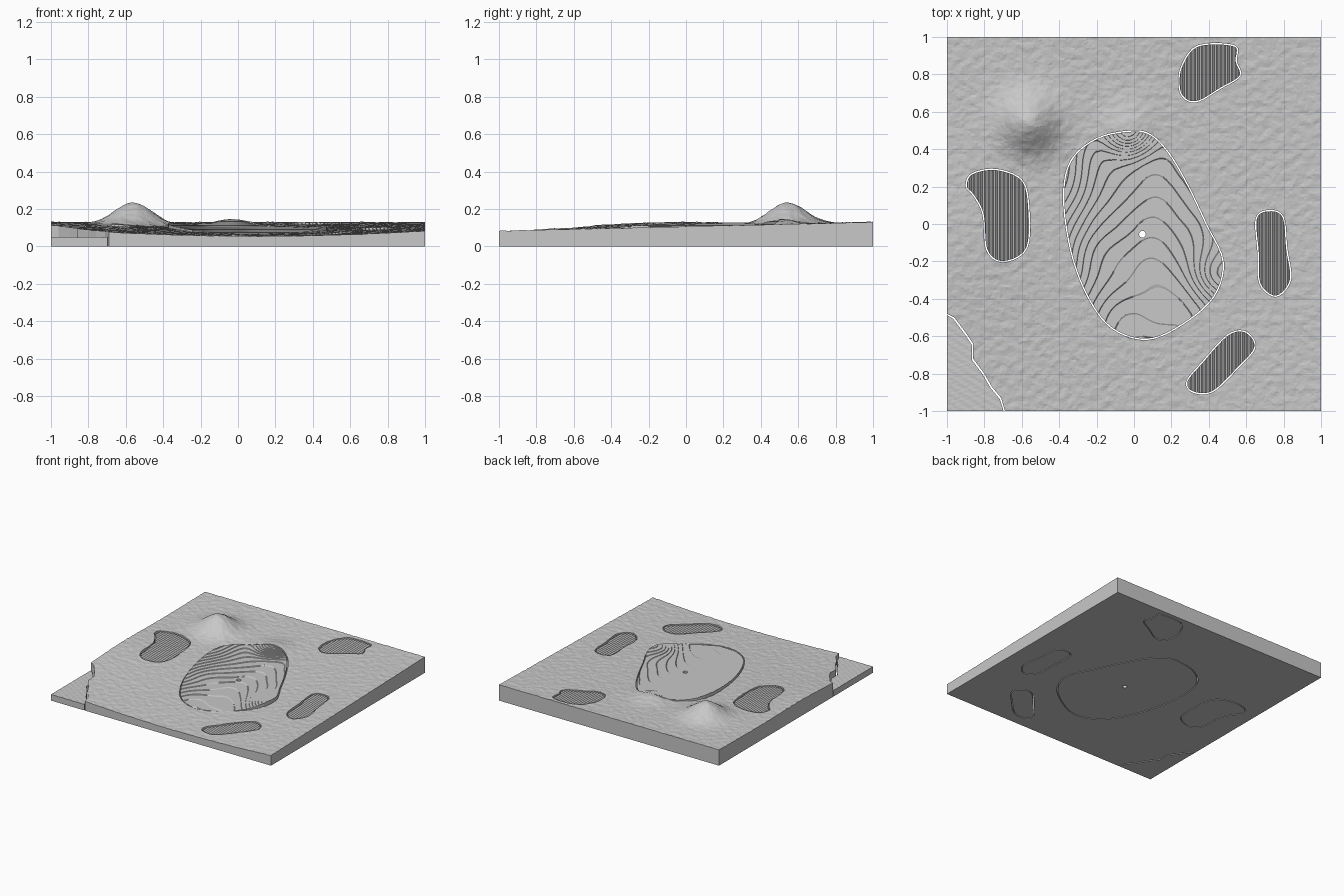
import bpy, bmesh, math, random
from mathutils import Vector, noise
from mathutils.geometry import delaunay_2d_cdt

random.seed(4)
cube = bpy.data.objects.get("Cube")
if cube:
    bpy.data.objects.remove(cube, do_unlink=True)

GREY = (0.58, 0.58, 0.58, 1)
material = bpy.data.materials.new("plain grey")
material.use_nodes = True
material.diffuse_color = GREY
material.node_tree.nodes["Principled BSDF"].inputs["Base Color"].default_value = GREY

GAP = 0.007          # clearance between the inlaid pieces
STEP, RAMP = 0.0042, 0.07   # terrace height and steepness
RIDGE = 0.01         # half the spacing of the raked ridges


# Outline helpers
def smooth_loop(points, n=5):
    pts = [Vector(p) / 100 for p in points]
    out = []
    for i in range(len(pts)):
        a, b, c, d = (pts[(i + k) % len(pts)] for k in (-1, 0, 1, 2))
        for j in range(n):
            t = j / n
            out.append(b + (c - a) * t / 2 + (a - b * 2.5 + c * 2 - d / 2) * t * t
                       + (b * 1.5 - a / 2 - c * 1.5 + d / 2) * t ** 3)
    return out


def dense(points, spacing):
    out = []
    for a, b in zip(points, points[1:] + points[:1]):
        n = max(1, round((b - a).length / spacing))
        out += [a.lerp(b, j / n) for j in range(n)]
    return out


def shrink(loop, d):
    area = sum(a.x * b.y - b.x * a.y for a, b in zip(loop, loop[1:] + loop[:1]))
    out = []
    for i, p in enumerate(loop):
        t = (loop[(i + 1) % len(loop)] - loop[i - 1]).normalized()
        out.append(p + Vector((-t.y, t.x)) * math.copysign(d, area))
    return out


def box(loop):
    xs, ys = [p.x for p in loop], [p.y for p in loop]
    return min(xs), max(xs), min(ys), max(ys)


def inside(x, y, loop, bounds):
    if not (bounds[0] < x < bounds[1] and bounds[2] < y < bounds[3]):
        return False
    hit = False
    a = loop[-1]
    for b in loop:
        if (a.y > y) != (b.y > y) and x < (b.x - a.x) * (y - a.y) / (b.y - a.y) + a.x:
            hit = not hit
        a = b
    return hit


# Height fields
def bump(x, y, cx, cy, size, height):
    return height * math.exp(-((x - cx) ** 2 + (y - cy) ** 2) / (2 * size * size))


def ground(x, y):
    return (0.13 - (1 - y) / 2 * (0.075 - 0.035 * (x - 0.1) ** 2)
            + bump(x, y, -0.95, -0.1, 0.3, 0.018) + bump(x, y, -0.03, 0.5, 0.09, 0.035))


def rough(x, y):
    grain = noise.noise(Vector((x * 22, y * 28, 0))) + 0.5 * noise.noise(Vector((x * 55, y * 60, 3)))
    return ground(x, y) + 0.004 * grain + bump(x, y, -0.56, 0.54, 0.1, 0.117)


def green(x, y):
    return (ground(x, y) - 0.004 + 0.1 * (x - 0.08) ** 2
            + bump(x, y, 0.45, -0.27, 0.09, 0.014) + bump(x, y, -0.33, 0.25, 0.1, 0.004)
            + 0.004 * noise.noise(Vector((x * 4, y * 4, 7))))


def sand(x, y):
    return ground(x, y) - 0.014 + 0.012 * abs((x / RIDGE) % 2 - 1)


def water(x, y):
    return 0.05 + 0.001 * math.sin((x + y * 1.6) * 90)


# Surface cuts
def slice_all(bm, co, normal):
    bmesh.ops.bisect_plane(bm, geom=bm.verts[:] + bm.edges[:] + bm.faces[:],
                           dist=1e-6, plane_co=co, plane_no=normal)


def terrace(bm):
    top = max(v.co.z for v in bm.verts)
    for k in range(int(min(v.co.z for v in bm.verts) / STEP), int(top / STEP) + 1):
        for part in (0, RAMP):
            slice_all(bm, (0, 0, (k + part) * STEP), (0, 0, 1))
    for v in bm.verts:
        k = math.floor(v.co.z / STEP)
        v.co.z = STEP * (k - 0.5 + min(1, (v.co.z / STEP - k) / RAMP))


def rake(bm):
    xs = [v.co.x for v in bm.verts]
    for k in range(math.ceil(min(xs) / RIDGE), math.floor(max(xs) / RIDGE) + 1):
        slice_all(bm, (k * RIDGE, 0, 0), (1, 0, 0))
    for v in bm.verts:
        v.co.z = sand(v.co.x, v.co.y)


# Solid plate: triangulated outline with holes, shaped top, flat underside
def plate(name, outline, holes, height, spacing=None, detail=None):
    loops = [outline] + holes
    bounds = [box(l) for l in loops]

    def solid(x, y):
        return (inside(x, y, outline, bounds[0])
                and not any(inside(x, y, l, b) for l, b in zip(holes, bounds[1:])))

    pts, edges = [], []
    for loop in loops:
        s, n = len(pts), len(loop)
        pts += loop
        edges += [(s + i, s + (i + 1) % n) for i in range(n)]
    if spacing:
        x0, x1, y0, y1 = bounds[0]
        for i in range(1, int((x1 - x0) / spacing)):
            for j in range(1, int((y1 - y0) / spacing)):
                x = x0 + (i + random.uniform(-0.25, 0.25)) * spacing
                y = y0 + (j + random.uniform(-0.25, 0.25)) * spacing
                if solid(x, y):
                    pts.append(Vector((x, y)))
    cos, _, tris = delaunay_2d_cdt(pts, edges, [], 0, 1e-6)[:3]
    bm = bmesh.new()
    verts = [bm.verts.new((c.x, c.y, height(c.x, c.y))) for c in cos]
    for f in tris:
        c = sum((cos[i] for i in f), Vector((0, 0))) / len(f)
        if solid(c.x, c.y):
            bm.faces.new([verts[i] for i in f])
    bmesh.ops.delete(bm, geom=[v for v in bm.verts if not v.link_faces], context='VERTS')
    if detail:
        detail(bm)
    rim = [e.link_loops[0] for e in bm.edges if len(e.link_loops) == 1]
    rim = [(l.vert, l.link_loop_next.vert) for l in rim]
    tops = bm.faces[:]
    low = {v: bm.verts.new((v.co.x, v.co.y, 0)) for v in bm.verts[:]}
    for f in tops:
        bm.faces.new([low[v] for v in reversed(f.verts[:])])
    for a, b in rim:
        bm.faces.new((b, a, low[a], low[b]))
    mesh = bpy.data.meshes.new(name)
    bm.to_mesh(mesh)
    bm.free()
    mesh.materials.append(material)
    obj = bpy.data.objects.new(name, mesh)
    bpy.context.collection.objects.link(obj)
    return obj


# Outlines, in hundredths
green_loop = smooth_loop([(-2, 50), (9, 48), (19, 38), (29, 21), (39, 0), (48, -20), (43, -39), (26, -54),
                          (7, -62), (-12, -56), (-25, -39), (-34, -15), (-38, 14), (-34, 34), (-20, 46)])
bunkers = {
    "back_bunker": [(24, 72), (25, 84), (34, 95.5), (54, 95.5), (55, 87), (57, 79), (46, 72), (35, 65.5), (28, 66)],
    "left_bunker": [(-90, 20), (-87, 27), (-74, 29.5), (-60, 24), (-56, 10), (-57, -13),
                    (-70, -20.5), (-79, -14), (-81, 5), (-86, 15)],
    "right_bunker": [(65, 3), (72, 7.5), (80, 4), (82, -13), (84, -30), (76, -39), (67, -32), (66, -15)],
    "front_bunker": [(28, -84), (36, -74), (50, -59), (60, -57.5), (65, -66), (55, -78), (42, -90), (31, -90)],
}
bunkers = {name: smooth_loop(points) for name, points in bunkers.items()}
shore = [Vector(p) / 100 for p in [(-100, -48), (-96, -50), (-90, -58), (-86, -64), (-86, -72),
                                   (-80, -80), (-76, -87), (-71, -93), (-69, -100)]]

# Rough ground with openings
corners = [Vector((1, -1)), Vector((1, 1)), Vector((-1, 1))]
plate("rough_ground", dense(shore + corners, 0.015), [green_loop] + list(bunkers.values()), rough, 0.0135)

# Terraced green with its cup hole
cup = [Vector((0.045 + 0.018 * math.cos(a), -0.055 + 0.018 * math.sin(a)))
       for a in (math.tau * i / 16 for i in range(16))]
plate("putting_green", shrink(green_loop, GAP), [cup], green, 0.022, terrace)

# Raked sand bunkers
for name, loop in bunkers.items():
    plate(name, shrink(loop, GAP), [], sand, None, rake)

# Water corner
bank = [Vector((max(-1, p.x - GAP), max(-1, p.y - GAP))) for p in shore]
plate("water_corner", dense(bank + [Vector((-1, -1))], 0.02), [], water, 0.015)
